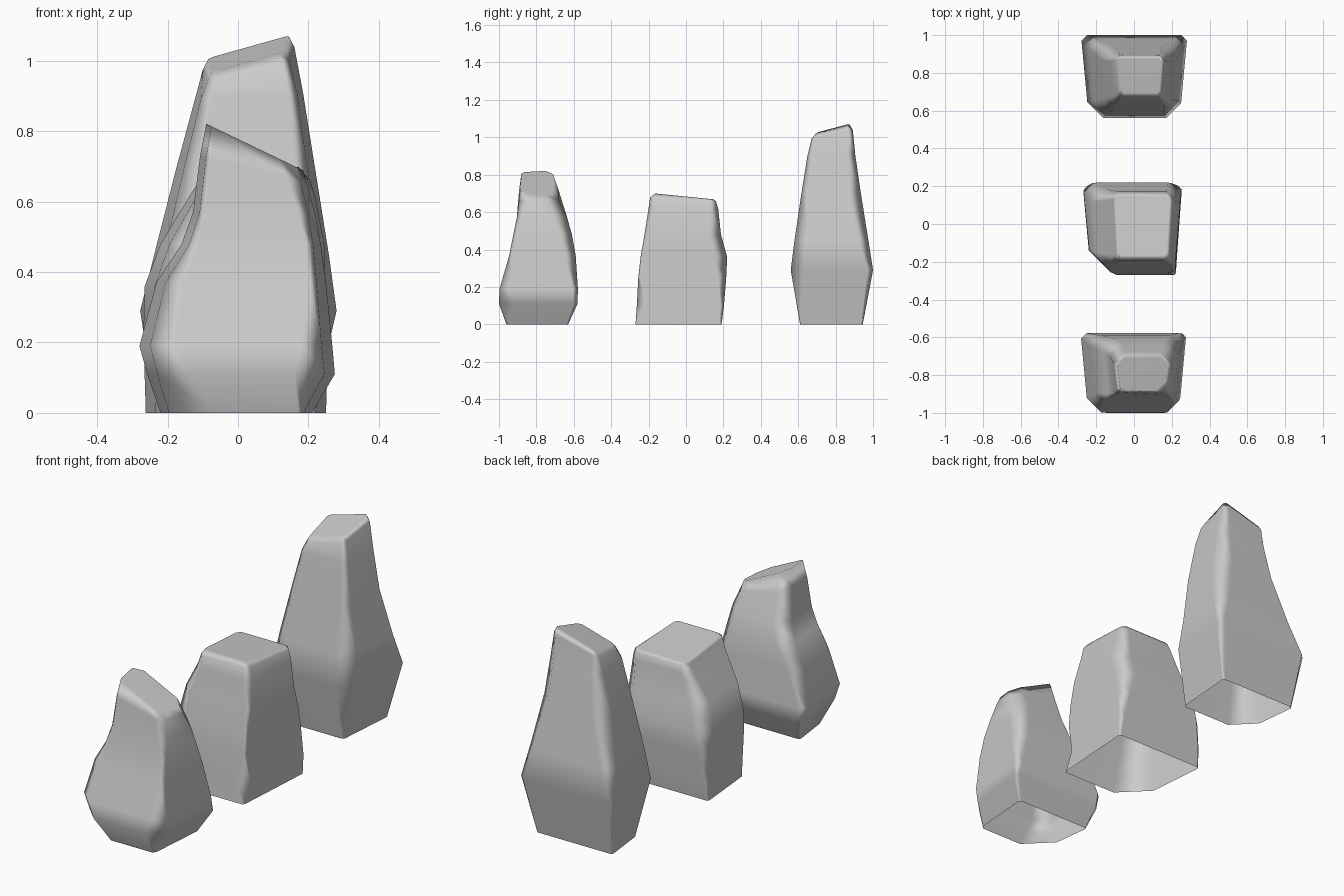
import bpy, bmesh


def ring_points(level):
    """Eight-sided plan: wide back, narrower front, chamfered corners."""
    z, xl, xr, yf, yb, cl, cr, b, sx, sy = level
    t = 0.055 * (xr - xl)
    plan = [(xl + b, yb), (xl, yb - b), (xl + t, yf + cl), (xl + t + cl, yf),
            (xr - t - cr, yf), (xr - t, yf + cr), (xr, yb - b), (xr - b, yb)]
    mx, my = (xl + xr) / 2, (yf + yb) / 2
    return [(x, y, z + sx * (x - mx) + sy * (y - my)) for x, y in plan]


def rock(name, levels):
    """Loft the stacked rings into a faceted stone, open underneath."""
    bm = bmesh.new()
    rings = []
    for lv in levels:
        lv = tuple(lv) + (0,) * (10 - len(lv))
        rings.append([bm.verts.new(p) for p in ring_points(lv)])
    for a, c in zip(rings, rings[1:]):
        for i in range(8):
            j = (i + 1) % 8
            bm.faces.new((a[j], a[i], c[i], c[j]))
    bm.faces.new(rings[-1][::-1])
    for f in bm.faces:
        f.smooth = True
    bmesh.ops.recalc_face_normals(bm, faces=bm.faces)
    me = bpy.data.meshes.new(name)
    bm.to_mesh(me)
    bm.free()
    ob = bpy.data.objects.new(name, me)
    bpy.context.collection.objects.link(ob)
    # soft-edged facets: large faces dominate the shading
    wn = ob.modifiers.new("soft_facets", 'WEIGHTED_NORMAL')
    wn.weight = 90


# level: z, left, right, front, back, front-left / front-right / back chamfer, tilt x, tilt y

# small front stone with a slanting peak
rock("front_rock", [
    (0, -.22, .21, -.96, -.63, .13, .015, .01),
    (.11, -.258, .275, -1, -.58, .09, .085, .02),
    (.19, -.28, .268, -.997, -.578, .075, .06, .03),
    (.37, -.232, .25, -.945, -.59, .05, .02, .06),
    (.48, -.16, .235, -.923, -.61, .025, .02, .07),
    (.57, -.128, .218, -.905, -.635, .015, .03, .065),
    (.69, -.108, .195, -.892, -.68, .015, .04, .055, -.25),
    (.755, -.09, .185, -.88, -.71, .015, .05, .04, -.48),
])

# blocky middle stone
rock("middle_rock", [
    (0, -.262, .25, -.27, .19, .14, .01, .01),
    (.1, -.265, .253, -.263, .203, .13, .05, .02),
    (.25, -.268, .247, -.255, .215, .115, .012, .045),
    (.36, -.265, .247, -.243, .22, .105, .012, .07),
    (.48, -.22, .245, -.222, .187, .07, .02, .07),
    (.62, -.135, .218, -.2, .172, .035, .03, .045),
    (.668, -.11, .205, -.192, .16, .02, .025, .03, 0, -.06),
    (.684, -.098, .188, -.165, .148, .015, .015, .02, 0, -.1),
])

# tall back stone
rock("back_rock", [
    (0, -.232, .212, .61, .945, .11, .01, .01),
    (.29, -.278, .28, .56, 1, .085, .08, .03),
    (.45, -.238, .258, .58, .975, .07, .075, .055),
    (.7, -.174, .218, .617, .935, .05, .035, .07),
    (.9, -.122, .185, .65, .905, .03, .025, .045, .05),
    (.99, -.1, .16, .672, .892, .025, .02, .025, .25, .2),
    (1.018, -.085, .145, .695, .875, .02, .015, .012, .28, .24),
])
